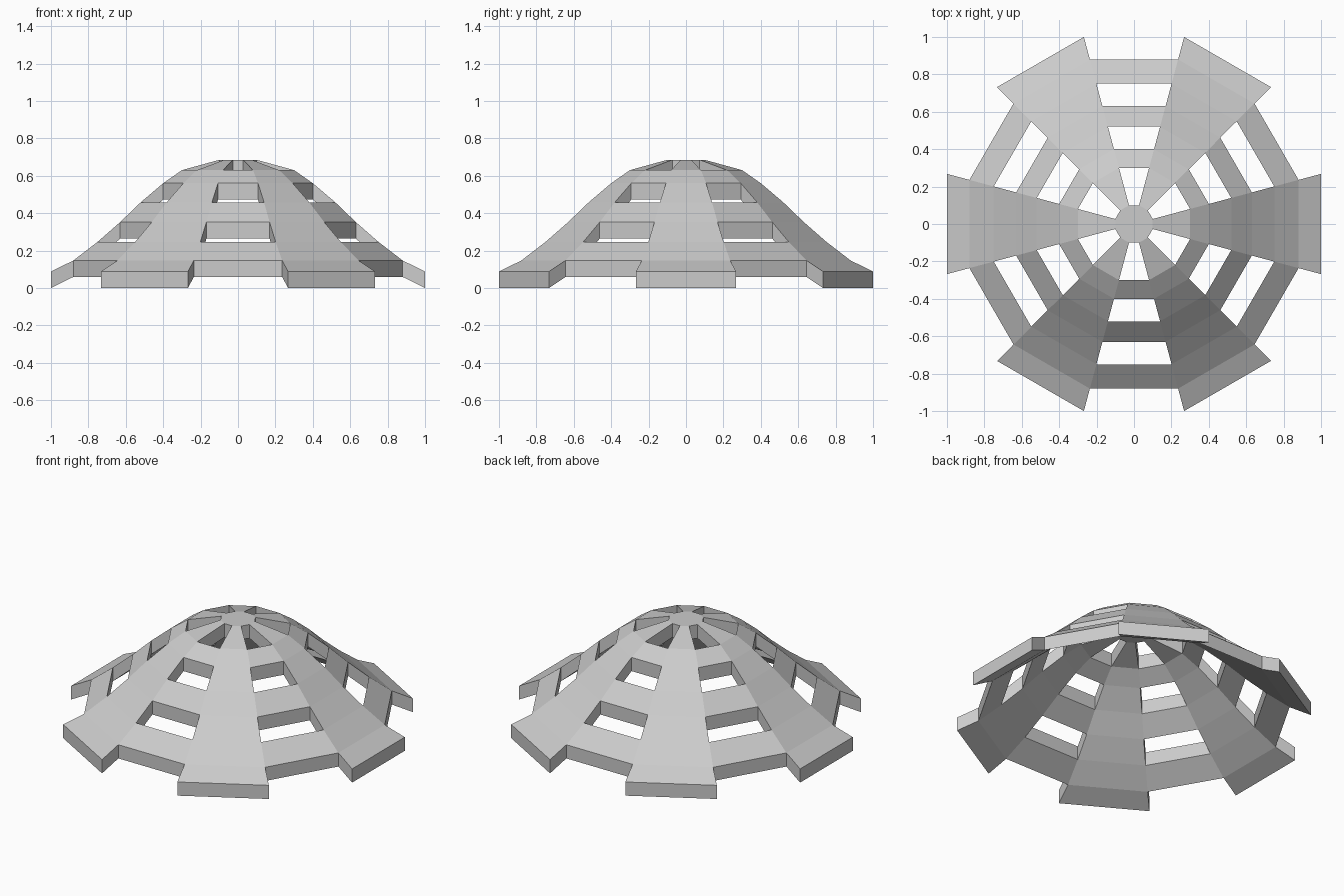
import bpy, bmesh
from math import radians, cos, sin

if "Cube" in bpy.data.objects:
    bpy.data.objects.remove(bpy.data.objects["Cube"])

THICK = 0.088
# (distance to flat side, top height) from crown to rim
PROFILE = [(0.10, 0.685), (0.30, 0.63), (0.40, 0.56), (0.52, 0.458),
           (0.63, 0.352), (0.75, 0.247), (0.88, 0.147), (1.0, THICK)]
SLATS = {1, 3, 5}     # bands that are filled in the open sectors
SIDES = 12

bm = bmesh.new()

# Rings of the twelve-sided dome surface
rings = []
for r, z in PROFILE:
    rad = r / cos(radians(15))
    ring = []
    for i in range(SIDES):
        a = radians(30 * i - 15)
        ring.append(bm.verts.new((rad * cos(a), rad * sin(a), z)))
    rings.append(ring)

# Flat crown
bm.faces.new(rings[0])

# Even sectors are full panels, odd sectors carry only the slats
for s in range(SIDES):
    n = (s + 1) % SIDES
    for b in range(len(PROFILE) - 1):
        if s % 2 == 0 or b in SLATS:
            bm.faces.new((rings[b][s], rings[b + 1][s], rings[b + 1][n], rings[b][n]))

# Vertical thickness: a lowered copy of the shell joined by straight walls
top = bm.faces[:]
border = [e for e in bm.edges if e.is_boundary]
low = {v: bm.verts.new((v.co.x, v.co.y, v.co.z - THICK)) for v in bm.verts[:]}
for f in top:
    bm.faces.new([low[v] for v in reversed(f.verts)])
for e in border:
    a, b = e.verts
    bm.faces.new((a, b, low[b], low[a]))
bmesh.ops.recalc_face_normals(bm, faces=bm.faces[:])

mesh = bpy.data.meshes.new("slatted_dome")
bm.to_mesh(mesh)
bm.free()
bpy.context.collection.objects.link(bpy.data.objects.new("slatted_dome", mesh))
